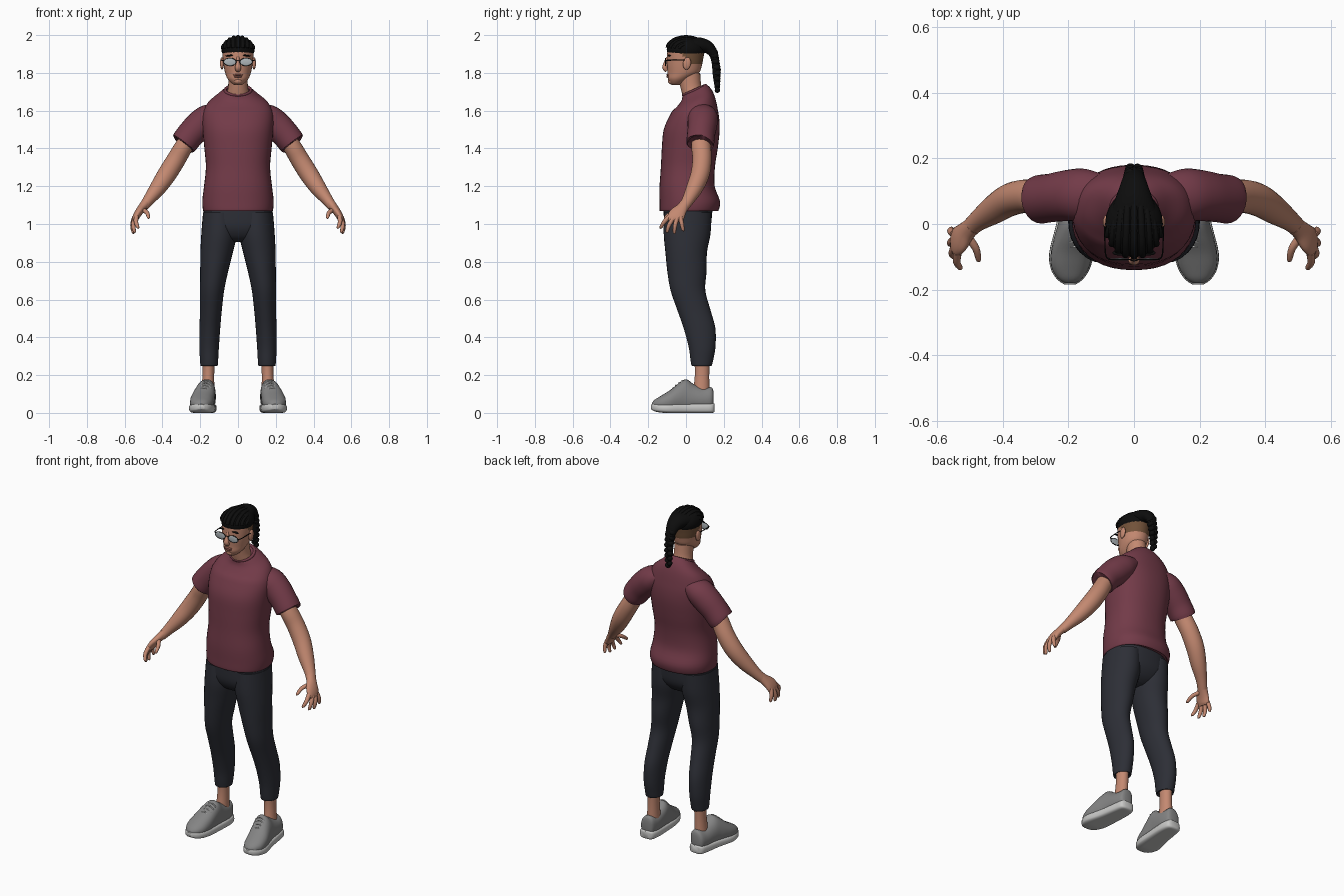
import bpy, bmesh, math
from mathutils import Vector, Matrix


def material(name, r, g, b):
    m = bpy.data.materials.new(name)
    m.diffuse_color = (r, g, b, 1)
    return m


SHIRT = material("maroon cloth", 0.17, 0.043, 0.065)
TROUSER = material("charcoal cloth", 0.026, 0.028, 0.037)
SKIN = material("skin", 0.55, 0.25, 0.165)
SHOE = material("grey shoe", 0.23, 0.23, 0.23)
SOLE = material("pale rubber", 0.58, 0.58, 0.57)
HAIR = material("black hair", 0.004, 0.004, 0.004)
SHAVED = material("shaved brown", 0.17, 0.085, 0.042)
LENS = material("glasses lens", 0.42, 0.46, 0.48)
LIPS = material("lips", 0.36, 0.13, 0.1)


def finish(name, bm, mats, mirror=False, rule=None):
    bmesh.ops.recalc_face_normals(bm, faces=bm.faces)
    if rule:
        for f in bm.faces:
            f.material_index = rule(f.calc_center_median())
    me = bpy.data.meshes.new(name)
    bm.to_mesh(me)
    bm.free()
    for m in mats if isinstance(mats, tuple) else (mats,):
        me.materials.append(m)
    me.shade_smooth()
    me.set_sharp_from_angle(angle=math.radians(50))
    ob = bpy.data.objects.new(name, me)
    bpy.context.collection.objects.link(ob)
    if mirror:
        ob.modifiers.new("mirror", 'MIRROR').use_mirror_merge = False
    return ob


def spline(pts, sub):
    """Catmull-Rom interpolation of points with radii."""
    out, n = [], len(pts)
    for i in range(n - 1):
        p0, p1, p2, p3 = (pts[max(0, min(n - 1, i + k))] for k in (-1, 0, 1, 2))
        for s in range(sub):
            t = s / sub
            out.append([0.5 * (2 * b + (c - a) * t + (2 * a - 5 * b + 4 * c - d) * t * t
                        + (3 * b - a - 3 * c + d) * t ** 3)
                        for a, b, c, d in zip(p0, p1, p2, p3)])
    return out + [list(pts[-1])]


def loft(name, mats, pts, ref='X', axis=None, n=24, sub=4, power=1.0,
         mirror=False, warp=None, rule=None):
    """Skin oval rings (x, y, z, radius along ref, other radius)."""
    rings = spline(pts, sub)
    ref = Vector((1, 0, 0)) if ref == 'X' else Vector((0, 1, 0))
    bm, prev = bmesh.new(), None
    for i, r in enumerate(rings):
        t = Vector(axis) if axis else (Vector(rings[min(i + 1, len(rings) - 1)][:3])
                                       - Vector(rings[max(i - 1, 0)][:3])).normalized()
        a = (ref - t * ref.dot(t)).normalized()
        b = t.cross(a)
        ring = []
        for k in range(n):
            w = 2 * math.pi * k / n
            c, s = (math.copysign(abs(v) ** power, v) for v in (math.cos(w), math.sin(w)))
            p = Vector(r[:3]) + a * (c * r[3]) + b * (s * r[4])
            ring.append(bm.verts.new(warp(p) if warp else p))
        if prev:
            for k in range(n):
                bm.faces.new((prev[k], prev[(k + 1) % n], ring[(k + 1) % n], ring[k]))
        else:
            bm.faces.new(ring)
        prev = ring
    bm.faces.new(prev)
    return finish(name, bm, mats, mirror, rule)


def ball(name, mat, loc, size, mirror=False, rot=0, axis='Y'):
    bm = bmesh.new()
    mx = Matrix.Translation(loc) @ Matrix.Rotation(rot, 4, axis) @ Matrix.Diagonal((*size, 1))
    bmesh.ops.create_uvsphere(bm, u_segments=24, v_segments=14, radius=1, matrix=mx)
    return finish(name, bm, mat, mirror)


def hoop(name, mat, loc, rx, rz, r, tilt=0, mirror=False):
    """Closed oval tube in the xz plane, tilted about x."""
    bm, rows, N, M = bmesh.new(), [], 36, 8
    mx = Matrix.Translation(loc) @ Matrix.Rotation(tilt, 4, 'X')
    for i in range(N):
        u = 2 * math.pi * i / N
        rows.append([bm.verts.new(mx @ Vector(((rx + r * math.cos(v)) * math.cos(u), r * math.sin(v),
                    (rz + r * math.cos(v)) * math.sin(u))))
                    for v in (2 * math.pi * j / M for j in range(M))])
    for i in range(N):
        for j in range(M):
            a, b = rows[i], rows[(i + 1) % N]
            bm.faces.new((a[j], b[j], b[(j + 1) % M], a[(j + 1) % M]))
    return finish(name, bm, mat, mirror)


UP = (0, 0, 1)

# Shirt: body with a neckline that drops at the front, sleeves, collar
def neckline(p):
    return p + Vector((0, 0, max(0, p.z - 1.6) * (p.y - 0.05) * 4.5))


loft("shirt_body", SHIRT, [
    (0, .015, 1.08, .175, .145), (0, .016, 1.07, .184, .155), (0, .02, 1.12, .189, .16),
    (0, .006, 1.2, .18, .146), (0, .01, 1.3, .17, .143), (0, .02, 1.4, .178, .148),
    (0, .03, 1.5, .187, .148), (0, .045, 1.58, .187, .128), (0, .055, 1.64, .16, .102),
    (0, .056, 1.68, .108, .08), (0, .045, 1.71, .072, .064)],
    axis=UP, n=40, power=.88, warp=neckline)
loft("sleeve", SHIRT, [
    (.08, .085, 1.6, .06, .04), (.15, .088, 1.565, .08, .072), (.2, .087, 1.525, .078, .078),
    (.25, .08, 1.475, .074, .074), (.287, .075, 1.428, .074, .071), (.284, .075, 1.432, .064, .06)],
    ref='Y', mirror=True)
hoop("collar", SHIRT, (0, .045, 1.708), .068, .064, .008, tilt=math.radians(-66 + 180))

# Trousers: pelvis and two tapered legs
loft("trouser_pelvis", TROUSER, [
    (0, .012, 1.11, .172, .13), (0, .01, 1.05, .184, .128), (0, .008, .98, .186, .12),
    (0, .005, .93, .13, .09), (0, .005, .905, .05, .05)], axis=UP, n=36, power=.85)
loft("trouser_leg", TROUSER, [
    (.097, .01, 1.06, .088, .125), (.1, .006, .95, .094, .124), (.113, .001, .85, .086, .11),
    (.126, .005, .75, .074, .104), (.137, .01, .65, .064, .092), (.143, .04, .55, .058, .088),
    (.149, .071, .45, .055, .084), (.153, .085, .35, .052, .071), (.153, .084, .28, .048, .06),
    (.153, .083, .25, .045, .053), (.153, .083, .255, .038, .045)], axis=UP, n=28, mirror=True)
loft("ankle", SKIN, [(.155, .085, .3, .034, .042), (.157, .085, .2, .031, .038),
                     (.16, .08, .1, .036, .045)], axis=UP, mirror=True)

# Shoes: upper, sole and laces
UPPER = [(.166, .146, .08, .02, .03), (.167, .135, .075, .04, .06), (.168, .09, .072, .05, .062),
         (.172, .04, .08, .053, .073), (.177, .0, .085, .055, .093), (.183, -.04, .077, .06, .079),
         (.19, -.085, .06, .063, .06), (.194, -.13, .05, .058, .042), (.195, -.165, .045, .038, .025),
         (.195, -.18, .042, .015, .012)]


def ground(p):
    return Vector((p.x, p.y, max(p.z, 0)))


loft("shoe_upper", SHOE, UPPER, axis=(0, -1, 0), power=.9, mirror=True,
     warp=lambda p: Vector((p.x - .12 * max(0, p.z - .08), p.y, max(p.z, .01))))
loft("shoe_sole", SOLE, [
    (.166, .152, .028, .022, .02), (.167, .14, .026, .044, .026), (.168, .09, .025, .054, .027),
    (.177, .0, .024, .06, .026), (.19, -.085, .024, .068, .026), (.194, -.135, .026, .06, .024),
    (.195, -.168, .029, .04, .02), (.195, -.185, .032, .016, .012)],
    axis=(0, -1, 0), power=.55, mirror=True, warp=ground)
for i in range(5):
    y = -.022 - .016 * i
    z = .172 - .0105 * i - .0009 * i * i
    x = .168 + .004 * i
    loft("shoe_lace", SOLE, [(x - .034, y, z - .018, .003, .003), (x, y, z, .003, .003),
                             (x + .034, y, z - .018, .003, .003)], ref='Y', n=8, mirror=True)

# Arms, palms and fingers
loft("arm", SKIN, [
    (.2, .085, 1.53, .05, .045), (.28, .08, 1.42, .052, .048), (.325, .085, 1.345, .051, .05),
    (.375, .075, 1.265, .05, .05), (.425, .045, 1.19, .044, .043), (.475, .01, 1.125, .032, .03),
    (.503, -.015, 1.088, .028, .024)], ref='Y', mirror=True)
loft("palm", SKIN, [
    (.49, -.004, 1.108, .028, .025), (.51, -.022, 1.083, .032, .022), (.53, -.045, 1.055, .043, .02),
    (.543, -.057, 1.03, .043, .017), (.547, -.06, 1.015, .034, .011)], ref='Y', mirror=True)
FINGERS = {  # knuckle, middle, tip
    "index_finger": ((.538, -.088, 1.04), (.54, -.116, 1.01), (.53, -.133, .982)),
    "middle_finger": ((.546, -.068, 1.03), (.554, -.09, .993), (.548, -.1, .96)),
    "ring_finger": ((.549, -.048, 1.03), (.559, -.058, .99), (.554, -.062, .955)),
    "little_finger": ((.548, -.03, 1.035), (.558, -.022, 1.0), (.556, -.016, .968)),
    "thumb": ((.505, -.04, 1.075), (.482, -.075, 1.06), (.474, -.108, 1.035))}
for name, (a, b, c) in FINGERS.items():
    loft(name, SKIN, [(*a, .013, .012), (*b, .0115, .011), (*c, .008, .008),
                      (c[0], c[1] - .001, c[2] - .005, .003, .003)], ref='X', n=12, mirror=True)

# Neck and head, with shaved sides at the back
loft("neck", SKIN, [(0, .055, 1.62, .06, .055), (0, .04, 1.68, .06, .058), (0, .025, 1.73, .052, .056),
                    (0, .015, 1.8, .052, .06)], axis=UP)
loft("head", (SKIN, SHAVED), [
    (0, -.056, 1.735, .018, .018), (0, -.048, 1.748, .037, .038), (0, -.036, 1.77, .056, .06),
    (0, -.014, 1.8, .068, .083), (0, -.008, 1.84, .076, .092), (0, -.004, 1.88, .081, .096),
    (0, 0, 1.92, .082, .098), (0, 0, 1.955, .07, .088), (0, 0, 1.98, .04, .055)],
    axis=UP, n=36, sub=6,
    rule=lambda c: int(c.z > 1.905 - .06 * min(1, max(0, (c.y + .03) / .05)) and c.y > -.045))
ball("ear", SKIN, (.085, .005, 1.85), (.01, .021, .033), mirror=True, rot=-.15, axis='X')
loft("nose", SKIN, [(0, -.092, 1.885, .008, .009), (0, -.104, 1.855, .009, .012),
                    (0, -.112, 1.828, .017, .014), (0, -.1, 1.811, .012, .01)], n=16)
ball("upper_lip", LIPS, (0, -.096, 1.789), (.026, .009, .005))
ball("lower_lip", LIPS, (0, -.094, 1.78), (.022, .01, .006))
ball("chin", SKIN, (0, -.076, 1.757), (.024, .02, .018))
ball("eyebrow", HAIR, (.042, -.088, 1.892), (.024, .008, .004), mirror=True, rot=.1)

# Glasses
ball("glasses_lens", LENS, (.043, -.108, 1.858), (.033, .004, .02), mirror=True)
hoop("glasses_rim", HAIR, (.043, -.108, 1.858), .033, .02, .002, mirror=True)
loft("glasses_bridge", HAIR, [(-.011, -.109, 1.863, .002, .002), (0, -.112, 1.867, .002, .002),
                              (.011, -.109, 1.863, .002, .002)], ref='Y', n=8)
loft("glasses_temple", HAIR, [(.075, -.107, 1.865, .003, .003), (.087, -.09, 1.867, .002, .003),
                              (.089, 0, 1.867, .002, .003), (.087, .022, 1.85, .002, .002)],
     n=8, mirror=True)

# Hair: cap, swept rows, gathered tail and hanging braid
ball("hair_cap", HAIR, (0, 0, 1.925), (.088, .102, .069))
for k in range(-4, 5):
    a, row = k * .3, []
    for i in range(11):
        f = math.pi * (.04 + .09 * i)
        c = math.cos(a)
        row.append((.086 * math.sin(a) * (1 - .5 * (f / math.pi) ** 2), -.102 * c * math.cos(f),
                    1.925 + .067 * c * math.sin(f), .0105, .0075 + .001 * (i % 2)))
    loft("hair_row", HAIR, row, n=10, sub=2)
loft("hair_tail", HAIR, [
    (0, .03, 1.945, .074, .042), (0, .075, 1.945, .058, .042), (0, .115, 1.935, .043, .034),
    (0, .143, 1.905, .032, .025), (0, .155, 1.86, .024, .02), (0, .16, 1.78, .019, .017),
    (0, .165, 1.7, .008, .008)])
for i in range(14):
    s = 1 if i % 2 else -1
    w = 1 - .03 * i
    ball("braid_strand", HAIR, (.013 * s * w, .146 + .02 * min(1, i / 6), 1.91 - .0155 * i),
         (.021 * w, .023 * w, .015), rot=.6 * s)
